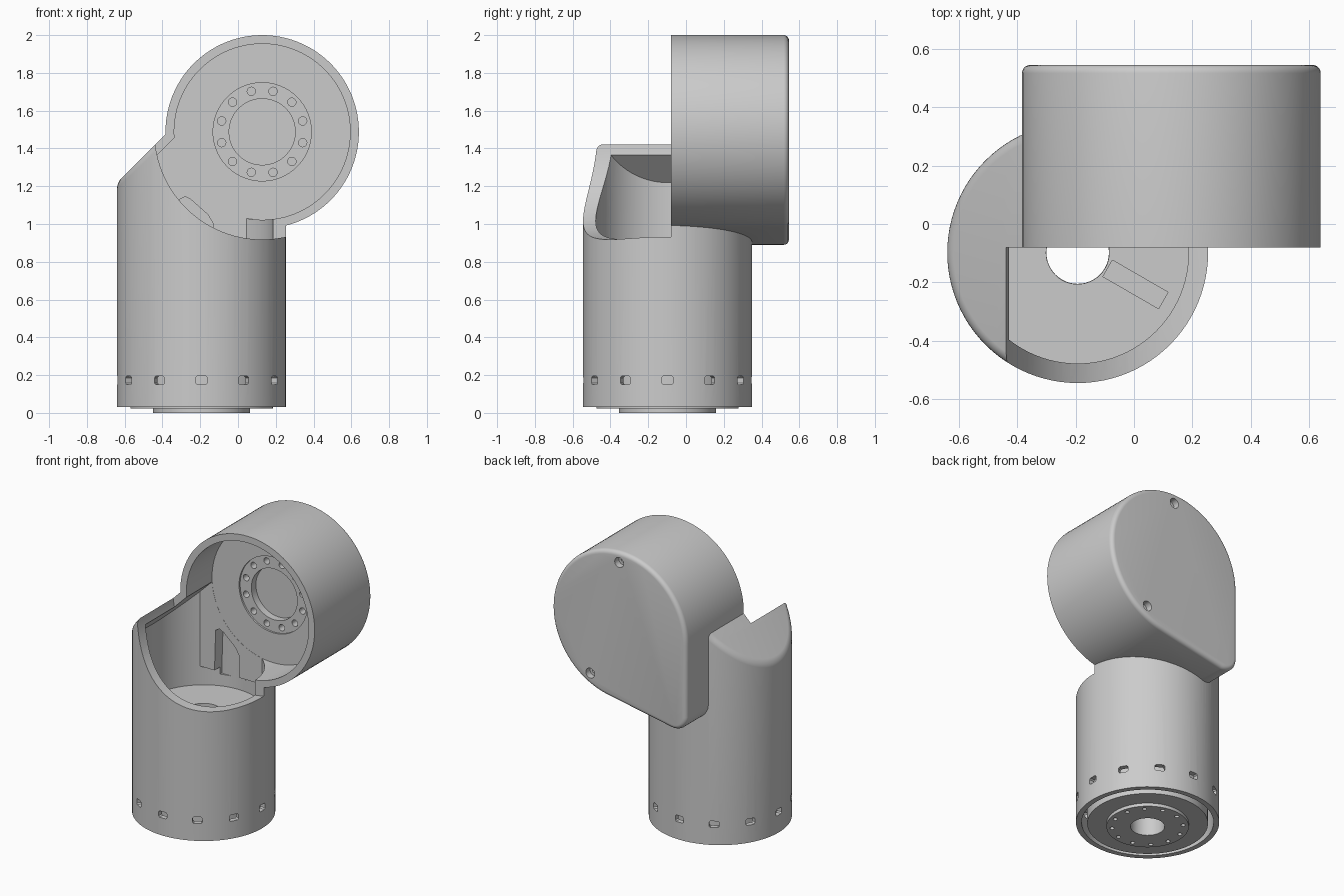
import bpy, bmesh, math
from mathutils import Matrix, Vector

if "Cube" in bpy.data.objects:
    bpy.data.objects.remove(bpy.data.objects["Cube"])

VX, VY, VR = -0.193, -0.098, 0.447      # upright tube axis and radius
HX, HZ, HR = 0.128, 1.488, 0.512        # sideways head axis and radius


def to_object(name, bm):
    bmesh.ops.recalc_face_normals(bm, faces=bm.faces[:])
    mesh = bpy.data.meshes.new(name)
    bm.to_mesh(mesh)
    bm.free()
    ob = bpy.data.objects.new(name, mesh)
    bpy.context.collection.objects.link(ob)
    return ob


def prism(bm, pts, vec):
    """Extrude a closed outline along a vector."""
    vec = Vector(vec)
    a = [bm.verts.new(p) for p in pts]
    b = [bm.verts.new(Vector(p) + vec) for p in pts]
    n = len(pts)
    bm.faces.new(a)
    bm.faces.new(b[::-1])
    for i in range(n):
        bm.faces.new((a[i], b[i], b[(i + 1) % n], a[(i + 1) % n]))


def circle(r, n):
    return [(r * math.cos(2 * math.pi * i / n), r * math.sin(2 * math.pi * i / n)) for i in range(n)]


def upright(bm, x, y, r, z0, z1, n=96):
    prism(bm, [(x + u, y + v, z0) for u, v in circle(r, n)], (0, 0, z1 - z0))


def sideways(bm, x, z, r, y0, y1, n=96):
    prism(bm, [(x + u, y0, z + v) for u, v in circle(r, n)], (0, y1 - y0, 0))


def solid(name, maker, *args, **kw):
    bm = bmesh.new()
    maker(bm, *args, **kw)
    return to_object(name, bm)


def combine(target, tool, op='DIFFERENCE'):
    mod = target.modifiers.new("bool", 'BOOLEAN')
    mod.operation, mod.object, mod.solver = op, tool, 'EXACT'
    bpy.context.view_layer.objects.active = target
    bpy.ops.object.modifier_apply(modifier=mod.name)
    bpy.data.objects.remove(tool)


def slice_off(bm, co, no):
    """Remove everything on the normal side and cap the cut."""
    res = bmesh.ops.bisect_plane(bm, geom=bm.verts[:] + bm.edges[:] + bm.faces[:],
                                 plane_co=co, plane_no=no, clear_outer=True)
    edges = [e for e in res['geom_cut'] if isinstance(e, bmesh.types.BMEdge)]
    bmesh.ops.edgeloop_fill(bm, edges=edges)
    bmesh.ops.recalc_face_normals(bm, faces=bm.faces[:])


def round_edges(bm, edges, r):
    bmesh.ops.bevel(bm, geom=edges, offset=r, segments=5, profile=0.5, affect='EDGES')


# Upright tube with a sloped, rounded shoulder
bm = bmesh.new()
upright(bm, VX, VY, VR, 0.03, 1.49)
slope = Vector((-1, 0, 1)).normalized()
slice_off(bm, (-0.64, 0, 1.22), slope)
face = max(bm.faces, key=lambda f: f.normal.dot(slope))
round_edges(bm, [e for e in face.edges if min(v.co.z for v in e.verts) < 1.48], 0.03)
shell = to_object("arm_shell", bm)

# Teardrop head, rounded at the back
bm = bmesh.new()
outline = []
for i in range(73):
    a = math.radians(-78.7 + 258.7 * i / 72)
    outline.append((HX + HR * math.cos(a), -0.2, HZ + HR * math.sin(a)))
for i in range(17):
    a = math.radians(180 + 101.3 * i / 16)
    outline.append((HX - HR + 0.1 + 0.1 * math.cos(a), -0.2, 0.99 + 0.1 * math.sin(a)))
prism(bm, outline, (0, 0.745, 0))
bmesh.ops.remove_doubles(bm, verts=bm.verts[:], dist=0.0005)
round_edges(bm, [e for e in bm.edges if all(v.co.y > 0.54 for v in e.verts)], 0.028)
combine(shell, to_object("head", bm), 'UNION')

# Front opening: scooped lip around the head
combine(shell, solid("lip_cut", sideways, HX, HZ, 0.57, -1, -0.08))

# Head cavity with a rounded bottom edge
bm = bmesh.new()
sideways(bm, HX, HZ, 0.466, -0.3, 0.2)
round_edges(bm, [e for e in bm.edges if all(v.co.y > 0.19 for v in e.verts)], 0.05)
combine(shell, to_object("head_cavity", bm))

# Tube cavity, following the shoulder slope
bm = bmesh.new()
upright(bm, VX, VY, 0.38, 0.78, 1.47)
slice_off(bm, Vector((-0.64, 0, 1.22)) - slope * 0.048, slope)
slice_off(bm, (0, 0.199, 0), (0, 1, 0))
combine(shell, to_object("tube_cavity", bm))
combine(shell, solid("floor_cavity", upright, VX, VY, 0.381, 0.72, 0.85))

# Cable arch in the rear wall
arch = [(-0.32, 0.8), (-0.13, 0.8), (-0.13, 1.0), (-0.16, 1.05), (-0.25, 1.13), (-0.28, 1.145), (-0.31, 1.13)]
combine(shell, solid("arch_cut", prism, [(x, 0.1, z) for x, z in arch], (0, 0.18, 0)))

# Head flange recess, centre pocket and bolt holes
combine(shell, solid("flange_cut", sideways, HX, HZ, 0.26, 0.1, 0.212))
combine(shell, solid("pocket_cut", sideways, HX, HZ, 0.175, 0.1, 0.262))
bm = bmesh.new()
for k in range(12):
    a = math.radians(15 + 30 * k)
    sideways(bm, HX + 0.222 * math.cos(a), HZ + 0.222 * math.sin(a), 0.022, 0.15, 0.26, 20)
combine(shell, to_object("bolt_cut", bm))

# Counterbored screw holes on the back face
for r, y in ((0.034, 0.50), (0.016, 0.46)):
    bm = bmesh.new()
    for a in (90, -60):
        sideways(bm, HX + 0.44 * math.cos(math.radians(a)), HZ + 0.44 * math.sin(math.radians(a)), r, y, 0.6, 24)
    combine(shell, to_object("screw_cut", bm))

# Floor hole, floor slot and base socket
combine(shell, solid("bore_cut", upright, VX, VY, 0.108, -0.1, 0.8, n=48))
rot = Matrix.Rotation(math.radians(-30), 3, 'Z')
slot = [rot @ Vector((u * 0.11, v * 0.0325, 0)) + Vector((0.005, -0.207, 0.68))
        for u, v in ((-1, -1), (1, -1), (1, 1), (-1, 1))]
combine(shell, solid("slot_cut", prism, slot, (0, 0, 0.1)))
combine(shell, solid("socket_cut", upright, VX, VY, 0.412, -0.1, 0.25))

# Ring of twelve small windows round the base
bm = bmesh.new()
window = [(-0.031, -0.014), (-0.023, -0.022), (0.023, -0.022), (0.031, -0.014),
          (0.031, 0.014), (0.023, 0.022), (-0.023, 0.022), (-0.031, 0.014)]
for k in range(12):
    rot = Matrix.Rotation(math.radians(30 * k), 3, 'Z')
    pts = [rot @ Vector((0.39, u, v)) + Vector((VX, VY, 0.172)) for u, v in window]
    prism(bm, pts, rot @ Vector((0.1, 0, 0)))
combine(shell, to_object("window_cut", bm))

# Rotating base hub: stepped disc with bore and bolt circle
hub = solid("base_hub", upright, VX, VY, 0.377, 0.022, 0.26)
combine(hub, solid("hub_step", upright, VX, VY, 0.257, 0.0, 0.1), 'UNION')
combine(hub, solid("hub_bore", upright, VX, VY, 0.107, -0.1, 0.4, n=48))
bm = bmesh.new()
for k in range(12):
    a = math.radians(15 + 30 * k)
    upright(bm, VX + 0.222 * math.cos(a), VY + 0.222 * math.sin(a), 0.014, -0.1, 0.05, 16)
combine(hub, to_object("hub_bolts", bm))

# Smooth shading with crisp edges
for ob in (shell, hub):
    bpy.ops.object.select_all(action='DESELECT')
    ob.select_set(True)
    bpy.context.view_layer.objects.active = ob
    bpy.ops.object.shade_smooth_by_angle(angle=math.radians(30))
